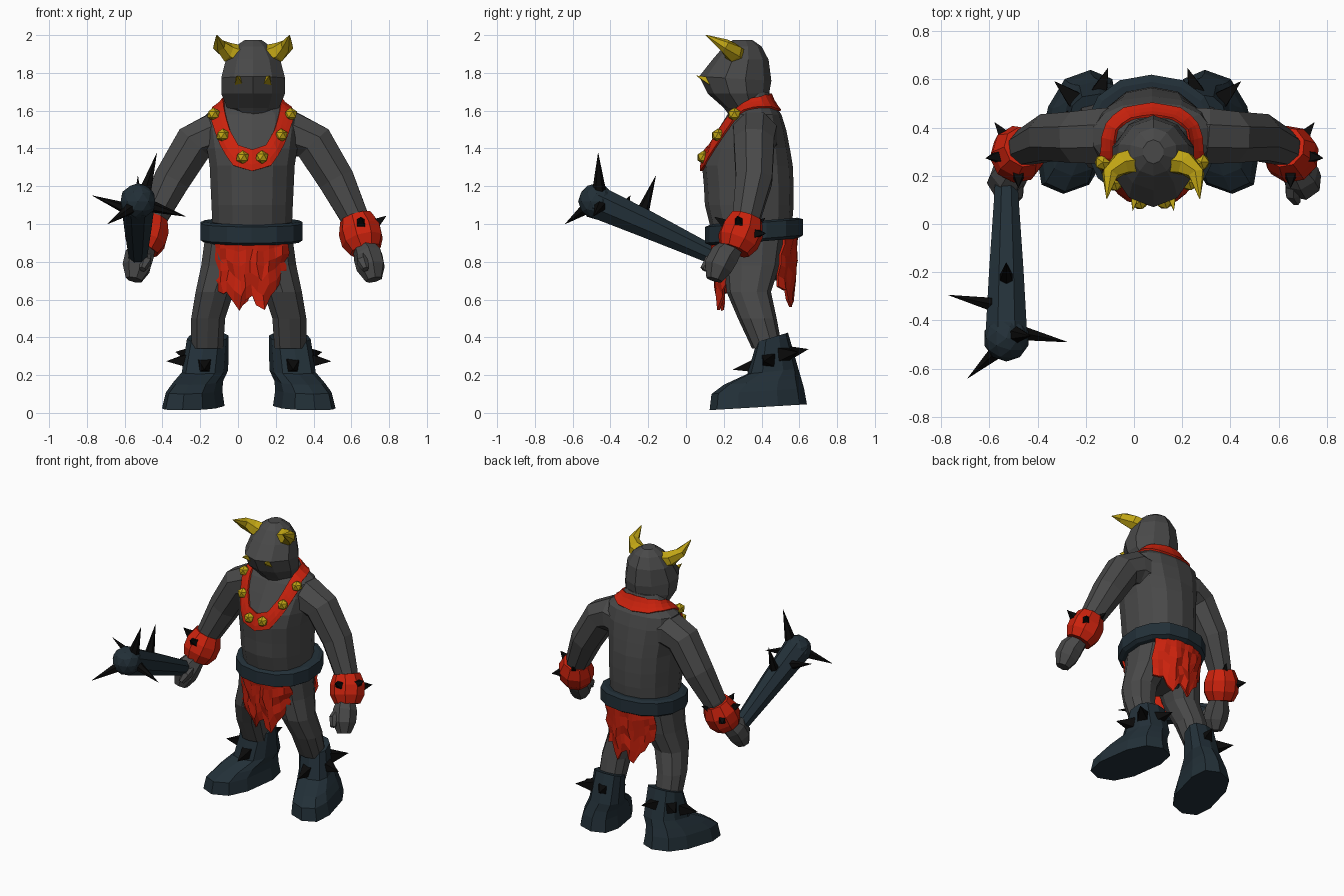
import bpy, bmesh, math, random
from mathutils import Vector
from mathutils.bvhtree import BVHTree

if "Cube" in bpy.data.objects:
    bpy.data.objects.remove(bpy.data.objects["Cube"])

random.seed(4)


def material(name, rgb):
    m = bpy.data.materials.new(name)
    m.diffuse_color = (*rgb, 1)
    m.use_nodes = True
    m.node_tree.nodes["Principled BSDF"].inputs["Base Color"].default_value = m.diffuse_color
    return m


GREY = material("grey_skin", (0.066, 0.066, 0.066))
SLATE = material("dark_slate", (0.016, 0.029, 0.039))
RED = material("red_cloth", (0.60, 0.016, 0.004))
GOLD = material("gold_horn", (0.52, 0.37, 0.007))
BLACK = material("black_spike", (0.003, 0.003, 0.003))


def finish(name, bm, mat):
    bmesh.ops.recalc_face_normals(bm, faces=bm.faces[:])
    me = bpy.data.meshes.new(name)
    bm.to_mesh(me)
    bm.free()
    me.materials.append(mat)
    ob = bpy.data.objects.new(name, me)
    bpy.context.collection.objects.link(ob)
    return ob


def skin(name, rings, mat, closed=True):
    """Bridge rings of points; closed rings are capped, open ones make a sheet."""
    bm = bmesh.new()
    vs = [[bm.verts.new(p) for p in r] for r in rings]
    n = len(vs[0])
    for a, b in zip(vs, vs[1:]):
        for i in range(n if closed else n - 1):
            j = (i + 1) % n
            bm.faces.new((a[i], a[j], b[j], b[i]))
    if closed:
        bm.faces.new(vs[0])
        bm.faces.new(vs[-1])
    return finish(name, bm, mat)


def stack(name, rings, n, mat, p=1.0, shear=0.0):
    """Horizontal rings: centre x, front y, back y, z, half width, tilt."""
    out = []
    for cx, y0, y1, z, w, tilt in rings:
        ring = []
        for i in range(n):
            a = 2 * math.pi * i / n
            s, c = math.sin(a), math.cos(a)
            x = math.copysign(abs(s) ** p, s) * w
            dy = -math.copysign(abs(c) ** p, c) * (y1 - y0) / 2
            y = (y0 + y1) / 2 + dy
            ring.append((cx + x - shear * (y - 0.4), y, z + tilt * dy))
        out.append(ring)
    return skin(name, out, mat)


def tube(name, pts, radii, n, mat, ref=(0, 1, 0)):
    pts = [Vector(p) for p in pts]
    out = []
    for k, (p, r) in enumerate(zip(pts, radii)):
        d = pts[min(k + 1, len(pts) - 1)] - pts[max(k - 1, 0)]
        u = d.cross(Vector(ref)).normalized()
        v = d.cross(u).normalized()
        out.append([p + r * (u * math.cos(t) + v * math.sin(t))
                    for t in (2 * math.pi * (i + 0.5) / n for i in range(n))])
    return skin(name, out, mat)


def spike(name, base, tip, r, mat=BLACK, n=4):
    d = Vector(tip) - Vector(base)
    ref = (0, 0, 1) if abs(d.normalized().z) < 0.8 else (0, 1, 0)
    return tube(name, [base, tip], [r, 0.001], n, mat, ref)


def ball(name, loc, r, mat, sub=1):
    bm = bmesh.new()
    bmesh.ops.create_icosphere(bm, subdivisions=sub, radius=r)
    bmesh.ops.translate(bm, verts=bm.verts[:], vec=loc)
    return finish(name, bm, mat)


# Torso: front y, back y, z, half width
C = 0.075
torso = stack("torso", [(C, f, b, z, w, 0) for f, b, z, w in [
    (0.24, 0.48, 0.70, 0.10), (0.18, 0.53, 0.80, 0.19), (0.13, 0.56, 0.98, 0.215),
    (0.10, 0.57, 1.10, 0.22), (0.095, 0.57, 1.20, 0.225), (0.085, 0.565, 1.31, 0.23),
    (0.11, 0.55, 1.40, 0.245), (0.17, 0.53, 1.50, 0.26), (0.22, 0.505, 1.58, 0.25),
    (0.27, 0.465, 1.635, 0.17), (0.28, 0.44, 1.70, 0.12)]], 14, GREY, 0.88)

# Head with a pointed muzzle
stack("head", [(0.08, f, b, z, w, t) for f, b, z, w, t in [
    (0.24, 0.38, 1.56, 0.055, 0), (0.20, 0.425, 1.615, 0.145, 0), (0.115, 0.44, 1.69, 0.178, 0),
    (0.07, 0.452, 1.77, 0.178, -0.06), (0.14, 0.437, 1.87, 0.152, 0), (0.20, 0.40, 1.94, 0.10, 0),
    (0.25, 0.35, 1.975, 0.045, 0)]], 10, GREY, 1.08)

body = [torso]
for s, side in ((1, "left"), (-1, "right")):
    # Horns and small face spikes
    H = 0.08
    tube(side + "_horn", [(H + s * x, y, z) for x, y, z in [
        (0.07, 0.265, 1.89), (0.135, 0.25, 1.91), (0.18, 0.205, 1.945), (0.193, 0.105, 2.0)]],
        [0.058, 0.052, 0.036, 0.002], 6, GOLD, (0, 0, 1))
    spike(side + "_face_spike", (H + s * 0.07, 0.16, 1.745), (H + s * 0.085, 0.055, 1.785), 0.042, GOLD)

    # Arm, hand and thumb
    A = 0.085

    def arm_pts(pts):
        return [(A + s * x, y, z) for x, y, z in pts]
    body.append(tube(side + "_arm", arm_pts([
        (0.10, 0.38, 1.45), (0.215, 0.365, 1.475), (0.315, 0.36, 1.43), (0.435, 0.36, 1.235),
        (0.53, 0.32, 1.04), (0.60, 0.25, 0.87)]),
        [0.115, 0.125, 0.115, 0.104, 0.08, 0.055], 8, GREY))
    tube(side + "_hand", arm_pts([(0.575, 0.26, 0.89), (0.605, 0.205, 0.83), (0.62, 0.17, 0.77),
                                  (0.635, 0.15, 0.705)]), [0.055, 0.08, 0.078, 0.045], 7, GREY)
    tube(side + "_thumb", arm_pts([(0.575, 0.18, 0.83), (0.575, 0.125, 0.80), (0.59, 0.09, 0.76)]),
         [0.035, 0.034, 0.018], 6, GREY, (0, 0, 1))

    # Spiked cuff
    tube(side + "_cuff", arm_pts([(0.54, 0.32, 1.035), (0.56, 0.30, 0.97), (0.575, 0.275, 0.91),
                                  (0.59, 0.255, 0.86)]), [0.088, 0.115, 0.113, 0.085], 9, RED)
    for d in [(0.8, -0.1, 0.55), (0.6, 0.8, 0.0), (0.0, -0.8, 0.5), (-0.4, 0.8, 0.5)]:
        d = Vector(d).normalized()
        o = Vector((0.565, 0.29, 0.95))
        b, t = arm_pts([o + d * 0.095, o + d * 0.165])
        spike(side + "_cuff_spike", b, t, 0.035)

    # Leg
    L = 0.057
    stack(side + "_leg", [(L + s * x, f, b, z, w, t) for x, f, b, z, w, t in [
        (0.22, 0.35, 0.51, 0.34, 0.088, 0), (0.215, 0.275, 0.48, 0.50, 0.094, 0),
        (0.18, 0.215, 0.45, 0.64, 0.106, 0), (0.135, 0.20, 0.495, 0.78, 0.122, 0),
        (0.115, 0.18, 0.52, 0.94, 0.12, 0)]], 10, GREY, 0.88)

    # Boot with toes turned out
    stack(side + "_boot", [(L + s * x, f, b, z, w, t) for x, f, b, z, w, t in [
        (0.29, 0.125, 0.64, 0.03, 0.148, 0.06), (0.285, 0.135, 0.625, 0.115, 0.132, 0.06),
        (0.27, 0.20, 0.61, 0.165, 0.120, 0.08), (0.245, 0.325, 0.595, 0.22, 0.115, 0.1),
        (0.23, 0.375, 0.54, 0.40, 0.107, 0.3)]], 10, SLATE, 0.76, s * 0.22)
    for deg in (0, 78, 132, 200):
        a = math.radians(deg)
        d = Vector((s * math.sin(a), -math.cos(a), 0))
        o = Vector((L + s * 0.235, 0.455, 0.285))
        up = Vector((0, 0, -0.035 * math.cos(a)))
        spike(side + "_boot_spike", o + d * 0.09 + up, o + d * 0.205 + up * 1.6, 0.05)

# Collar draped over the chest, neck and shoulders
outer = [(0, .09, 1.29), (.095, .11, 1.32), (.17, .16, 1.42), (.225, .24, 1.55),
         (.235, .30, 1.62), (.20, .42, 1.63), (.11, .475, 1.60), (0, .49, 1.59)]
inner = [(0, .12, 1.40), (.07, .13, 1.42), (.12, .17, 1.50), (.15, .24, 1.60),
         (.16, .30, 1.65), (.14, .39, 1.66), (.08, .43, 1.66), (0, .44, 1.66)]
trees = [BVHTree.FromPolygons([v.co for v in o.data.vertices],
                              [p.vertices[:] for p in o.data.polygons]) for o in body]
centre = Vector((C, 0.34, 1.45))


def drape(p):
    d = (p - centre).normalized()
    far = 0
    for t in trees:
        hit = t.ray_cast(centre + d * 2, -d)
        if hit[0]:
            far = max(far, 2 - hit[3])
    return centre + d * (far + 0.014)


def full_loop(half):
    pts = [Vector(p) for p in half]
    pts = [q for a, b in zip(pts, pts[1:]) for q in (a, (a + b) / 2)] + [pts[-1]]
    return [Vector((C + p.x, p.y, p.z)) for p in pts] + \
           [Vector((C - p.x, p.y, p.z)) for p in pts[-2::-1]]


lo, li = full_loop(outer), full_loop(inner)
collar = skin("collar", [[drape(a.lerp(b, k / 3)) for a, b in zip(lo, li)] for k in range(4)], RED, False)
collar.modifiers.new("thickness", "SOLIDIFY").thickness = 0.012

# Gold studs on the collar
for s in (1, -1):
    for x, y, z in [(0.05, 0.10, 1.355), (0.165, 0.16, 1.47), (0.22, 0.25, 1.59)]:
        ball("collar_stud", drape(Vector((C + s * x, y, z))), 0.037, GOLD)

# Belt
stack("belt", [(0.072, 0.13, 0.59, 0.905, 0.255, 0.08), (0.072, 0.10, 0.62, 0.92, 0.277, 0.08),
               (0.072, 0.10, 0.62, 1.005, 0.277, 0.08), (0.072, 0.13, 0.59, 1.015, 0.255, 0.08)],
      14, SLATE, 0.9)

# Ragged loincloth, front and back
HEM = [.65, .63, .64, .58, .54, .60, .62, .57, .545, .62, .65, .70, .72]


def cloth(name, sign, hem, top, half, y_top, y_low):
    cols = len(hem)
    rows = []
    for r in range(6):
        t = r / 5
        row = []
        for i, h in enumerate(hem):
            u = 2 * i / (cols - 1) - 1
            y = y_top + (y_low - y_top) * t + sign * -0.07 * u * u + random.uniform(-.014, .014) * min(1, t * 3)
            x = 0.072 + half * u * (1 - 0.04 * t) + random.uniform(-.01, .01)
            row.append((x, y, top + (h - top) * t))
        rows.append(row)
    ob = skin(name, rows, RED, False)
    ob.modifiers.new("thickness", "SOLIDIFY").thickness = 0.015


cloth("front_loincloth", -1, HEM, 0.93, 0.195, 0.125, 0.165)
cloth("back_loincloth", 1, [h + 0.02 for h in HEM[::-1]], 0.95, 0.20, 0.595, 0.565)

# Club with spikes
tube("club_shaft", [(-0.53, 0.24, 0.79), (-0.53, 0.10, 0.855), (-0.53, -0.2, 0.995), (-0.53, -0.48, 1.12)],
     [0.046, 0.055, 0.077, 0.094], 8, SLATE, (0, 0, 1))
ball("club_head", (-0.53, -0.475, 1.12), 0.096, SLATE, 2)
for base, tip in [((-0.56, -0.34, 1.07), (-0.77, -0.295, 1.15)),
                  ((-0.48, -0.45, 1.10), (-0.277, -0.49, 1.04)),
                  ((-0.56, -0.52, 1.09), (-0.69, -0.64, 1.0)),
                  ((-0.49, -0.46, 1.18), (-0.43, -0.465, 1.375)),
                  ((-0.53, -0.235, 1.05), (-0.53, -0.16, 1.255))]:
    spike("club_spike", base, tip, 0.036, BLACK, 6)
